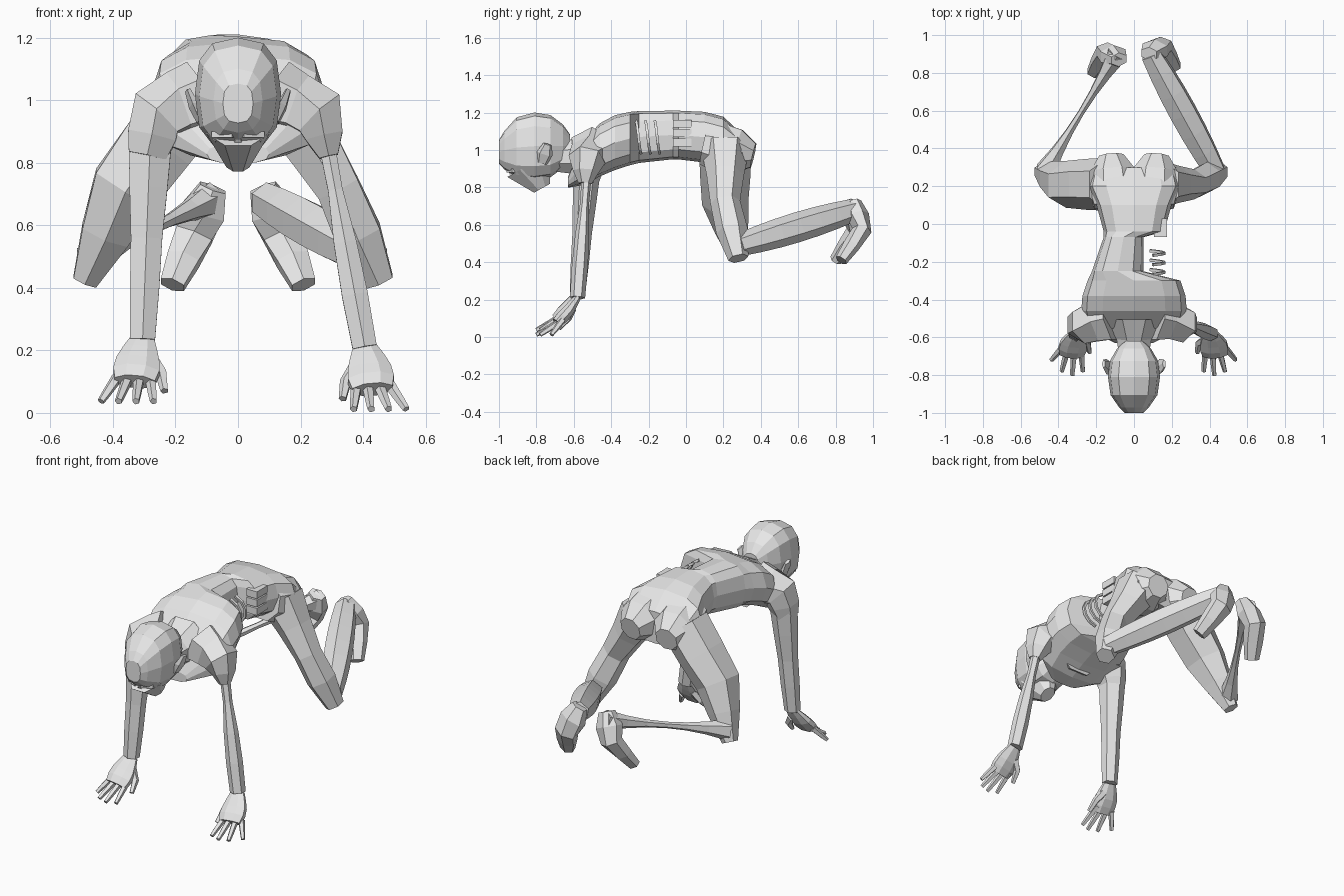
import bpy, bmesh, math
from mathutils import Vector

cube = bpy.data.objects.get("Cube")
if cube:
    bpy.data.objects.remove(cube, do_unlink=True)

grey = (.8, .8, .8, 1)
skin = bpy.data.materials.new("plain_grey")
skin.use_nodes = True
skin.diffuse_color = grey
skin.node_tree.nodes["Principled BSDF"].inputs["Base Color"].default_value = grey


def loft(name, rings):
    """Skin a list of equal rings, cap both ends, and make a flat-shaded grey object."""
    bm = bmesh.new()
    loops = [[bm.verts.new(point) for point in ring] for ring in rings]
    count = len(loops[0])
    for lower, upper in zip(loops, loops[1:]):
        for i in range(count):
            j = (i + 1) % count
            bm.faces.new((lower[i], lower[j], upper[j], upper[i]))
    bm.faces.new(loops[0])
    bm.faces.new(loops[-1])
    bmesh.ops.recalc_face_normals(bm, faces=bm.faces)
    mesh = bpy.data.meshes.new(name)
    bm.to_mesh(mesh)
    bm.free()
    mesh.materials.append(skin)
    bpy.context.collection.objects.link(bpy.data.objects.new(name, mesh))


def limb(name, joints, radii, squash=1, sides=6):
    """Tube along the joints; the radii are spread evenly from start to end."""
    joints = [Vector(joint) for joint in joints]
    path = []
    for i in range(len(radii)):
        place = i / (len(radii) - 1) * (len(joints) - 1)
        k = min(int(place), len(joints) - 2)
        path.append(joints[k].lerp(joints[k + 1], place - k))
    rings = []
    for i, (centre, radius) in enumerate(zip(path, radii)):
        along = (path[min(i + 1, len(path) - 1)] - path[max(i - 1, 0)]).normalized()
        across = Vector((1, 0, 0))
        across = (across - along * across.dot(along)).normalized()
        other = along.cross(across) * squash
        angles = [math.tau * (k + .5) / sides for k in range(sides)]
        rings.append([centre + radius * (across * math.cos(a) + other * math.sin(a)) for a in angles])
    loft(name, rings)


def rounded(value, power=.75):
    """Push a circle coordinate outwards into a rounded square."""
    return math.copysign(abs(value) ** power, value)


def oval(centre, width, height):
    """Upright rounded ring facing along the body."""
    x, y, z = centre
    angles = [math.tau * k / 12 for k in range(12)]
    return [(x + width * rounded(math.cos(a)), y, z + height * rounded(math.sin(a))) for a in angles]


def torso_ring(y):
    """Arched back, narrow waist, and a bite out of the left flank."""
    top = 1.21 - 4 * (y + .1) ** 4
    bottom = .95 - .6 * (y + .07) ** 2
    right = .22 + .06 * math.cos(math.tau * (y + .44) / .78)
    left = .05 if -.26 < y < -.06 else right
    shrink = .45 if y < -.6 else .8 if y > .28 else 1
    centre = ((left - right) / 2, y, (top + bottom) / 2)
    return oval(centre, (left + right) / 2 * shrink, (top - bottom) / 2 * shrink)


def skull_ring(t):
    """Blunt egg, cut flatter at the forehead and the nape."""
    scale = (1 - abs(t) ** 2.4) ** .5 if abs(t) < 1 else .35
    return oval((0, .19 * t - .81, 1.02 - .03 * (t < 0) * t * t), .138 * scale, .18 * scale)


loft("torso", [torso_ring(y) for y in (-.63, -.55, -.46, -.38, -.3, -.25, -.07, -.04, .1, .2, .3)])

# Bare ribs and spine pieces inside the wound
for i in range(3):
    y = -.27 + i * .05
    arc = [.4 + k * .5 for k in range(6)]
    limb(f"rib_{i + 1}", [(.06 + .1 * math.sin(a), y + .01 * a, 1.07 + .09 * math.cos(a)) for a in arc],
         [.01] * len(arc), sides=4)
    z = 1.04 + i * .05
    limb(f"spine_piece_{i + 1}", [(.14, -.07, z), (.14, .03, z)], [.05, .05], squash=.6, sides=4)

# Neck and head
limb("neck", [(0, -.5, .97), (0, -.72, .96)], [.16, .1, .08], sides=8)
loft("skull", [skull_ring(t) for t in (-1, -.85, -.5, 0, .45, .8, 1)])
limb("jaw", [(0, -.84, .92), (0, -.77, .795)], [.11, .075, .04], squash=1.3, sides=8)
limb("nose", [(0, -.94, .88), (0, -.89, .835)], [.012, .024, .02], sides=4)


def finger_path(side, centre, lift, k):
    """Fingers fan out from the knuckles and rest on their tips."""
    knuckle = (centre + side * (.035 * k - .04), -.66, .09 + lift)
    tip = (centre + side * (.056 * k - .05), .02 * (k - 1) ** 2 - .8, .012 + lift)
    return [knuckle, tip]


def arm(label, side, centre, lift, shoulder_radii, arm_radii):
    """Shoulder, straight arm and spread hand."""
    limb(f"{label}_shoulder", [(side * .12, -.5, 1), (side * .26, -.53, .95), (side * .29, -.54, .82)],
         shoulder_radii)
    wrist = (centre - side * .015, -.58, .21 + lift)
    limb(f"{label}_arm", [(side * .28, -.53, .88), wrist], arm_radii, squash=.9)
    limb(f"{label}_palm", [wrist, (centre, -.63, .14 + lift), (centre + side * .01, -.69, .075 + lift)],
         [.042, .06, .075, .08, .07], squash=.45, sides=8)
    for k in range(4):
        limb(f"{label}_finger_{k + 1}", finger_path(side, centre, lift, k), [.019, .017, .015, .012], sides=5)
    limb(f"{label}_thumb",
         [(centre - side * .04, -.61, .15 + lift), (centre - side * .075, -.63, .1 + lift),
          (centre - side * .085, -.68, .045 + lift)], [.025, .02, .013], sides=5)


arm("left", 1, .42, 0, [.13, .11, .1, .07, .035], [.03, .027, .042, .048, .045])
arm("right", -1, -.32, .025, [.13, .12, .105, .09, .07], [.08, .07, .058, .054, .046])


def leg(label, side, knee, thigh_radii, shin_middle):
    """Buttock, thigh, shin that swells or thins halfway, and turned-down foot."""
    limb(f"{label}_buttock", [(side * .1, .1, 1.03), (side * .12, .36, .97)], [.12, .14, .13, .07], sides=8)
    limb(f"{label}_thigh", [(side * .14, .21, 1.01), (side * (knee - .13), .21, .72), (side * knee, .28, .42)],
         thigh_radii)
    steps = [k / 6 for k in range(7)]
    limb(f"{label}_shin", [(side * (knee - .02), .28, .49), (side * .09, .9, .68)],
         [shin_middle + (.06 - shin_middle) * (2 * t - 1) ** 2 for t in steps])
    back = .015 * (side - 1)
    limb(f"{label}_foot",
         [(side * .08, .9 + back, .72), (side * .14, .94 + back, .57), (side * .21, .83 + back, .41)],
         [.05, .08, .07, .06, .045], squash=.75)


leg("left", 1, .45, [.13, .1, .08, .085, .055], .08)
leg("right", -1, .49, [.14, .135, .125, .09, .045], .018)

# Pointed ears and brow ridge
for label, side in (("left", 1), ("right", -1)):
    limb(f"{label}_ear", [(side * .12, -.77, .93), (side * .16, -.74, 1.03)], [.012, .018, .01],
         squash=2.5, sides=5)
    limb(f"{label}_brow", [(side * .015, -.95, .89), (side * .08, -.92, .89)], [.014, .014], sides=4)
